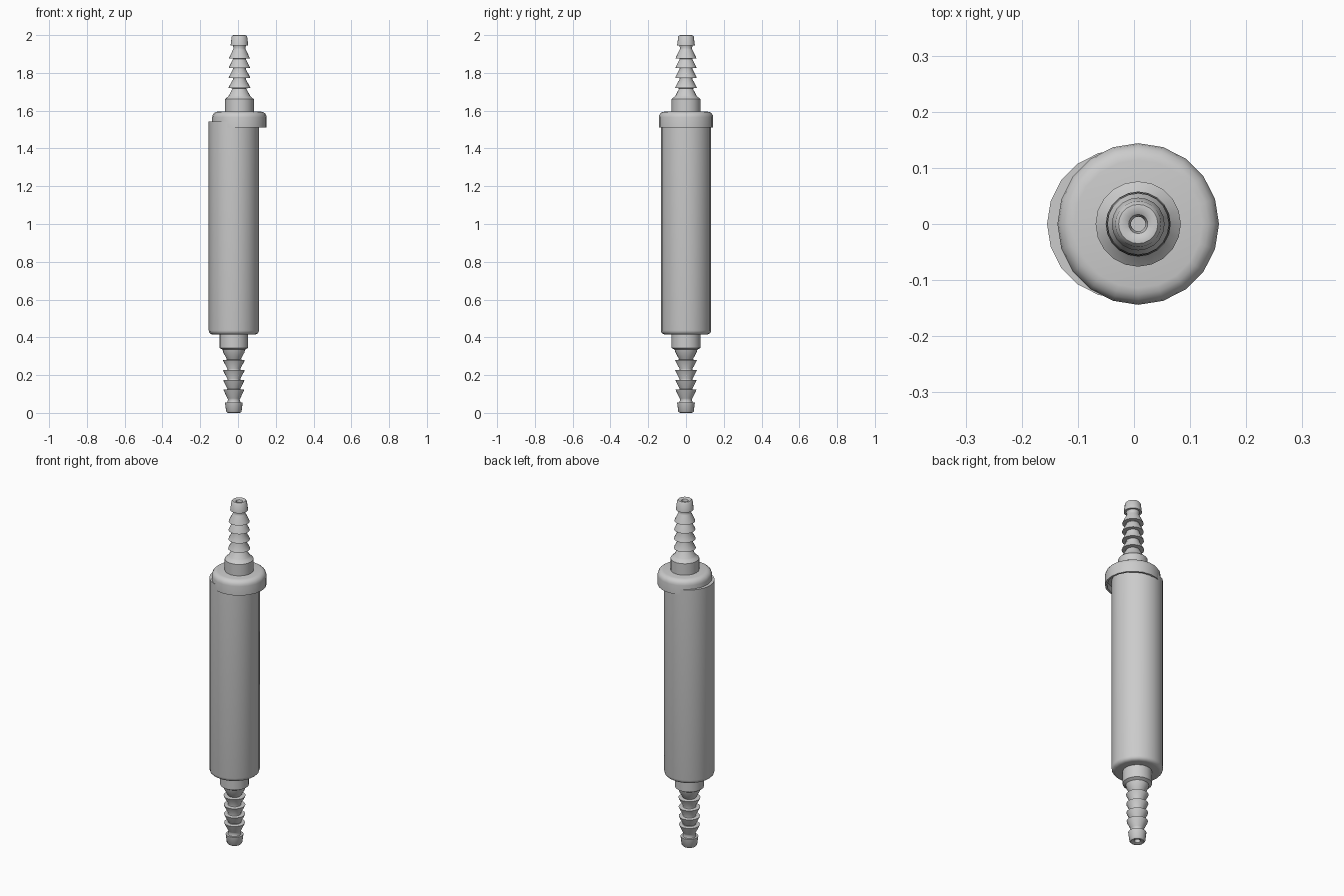
import bpy, bmesh, math

if "Cube" in bpy.data.objects:
    bpy.data.objects.remove(bpy.data.objects["Cube"])

SIDES = 20


def lathe(name, profile, x):
    """Spin an (r, z) profile round a vertical axis at x."""
    bm = bmesh.new()
    rings = []
    for r, z in profile:
        if r == 0:
            rings.append([bm.verts.new((0, 0, z))] * SIDES)
        else:
            rings.append([bm.verts.new((r * math.cos(2 * math.pi * i / SIDES),
                                        r * math.sin(2 * math.pi * i / SIDES), z))
                          for i in range(SIDES)])
    for a, b in zip(rings, rings[1:]):
        for i in range(SIDES):
            j = (i + 1) % SIDES
            bm.faces.new(list(dict.fromkeys((a[i], a[j], b[j], b[i]))))
    bmesh.ops.recalc_face_normals(bm, faces=bm.faces)
    mesh = bpy.data.meshes.new(name)
    bm.to_mesh(mesh)
    bm.free()
    ob = bpy.data.objects.new(name, mesh)
    ob.location.x = x
    bpy.context.collection.objects.link(ob)
    bpy.ops.object.select_all(action='DESELECT')
    ob.select_set(True)
    bpy.context.view_layer.objects.active = ob
    bpy.ops.object.shade_smooth_by_angle(angle=math.radians(40))
    return ob


def arc(r, z, radius, a0, a1, n=4):
    """Points of a rounded corner centred on (r, z)."""
    return [(r + radius * math.cos(math.radians(a0 + (a1 - a0) * k / n)),
             z + radius * math.sin(math.radians(a0 + (a1 - a0) * k / n)))
            for k in range(n + 1)]


def hose_barb(name, x, bottom, hub_end):
    """Hub, flared root, four barbs and a bored tip, written for the upper end."""
    p = [(0, 1.58), (0.076, 1.58), (0.076, hub_end), (0.06, 1.665 if bottom else 1.675), (0.056, 1.68),
         (0.042, 1.706)]
    barbs = [1.72, 1.774, 1.827, 1.877]
    for k, z in enumerate(barbs):
        p += [(0.035, z - 0.002), (0.058 - 0.001 * k, z), (0.056 - 0.001 * k, z + 0.006),
              (0.034, z + 0.046)]
    # tip with rounded mouth and a blind bore
    p += [(0.031, 1.93), (0.035, 1.944), (0.047, 1.944), (0.041, 1.992),
          (0.035, 1.999), (0.027, 2.0), (0.017, 1.994), (0.013, 1.98),
          (0.013, 1.9), (0, 1.9)]
    if bottom:
        p = [(r, 2 - z) for r, z in p]
    return lathe(name, p, x)


BODY_X, CAP_X = -0.022, 0.0075

# main cylinder with a rounded lower edge
lathe("filter_body",
      [(0, 0.415)] + arc(0.111, 0.437, 0.022, -90, 0) + [(0.133, 1.543), (0, 1.543)],
      BODY_X)

# offset cap: cup over the body with a rounded shoulder
lathe("cap",
      [(0, 1.546), (0.133, 1.546), (0.133, 1.512), (0.144, 1.512)]
      + arc(0.114, 1.565, 0.03, 0, 90) + [(0, 1.595)],
      CAP_X)

hose_barb("upper_hose_barb", CAP_X, False, 1.661)
hose_barb("lower_hose_barb", BODY_X, True, 1.656)
